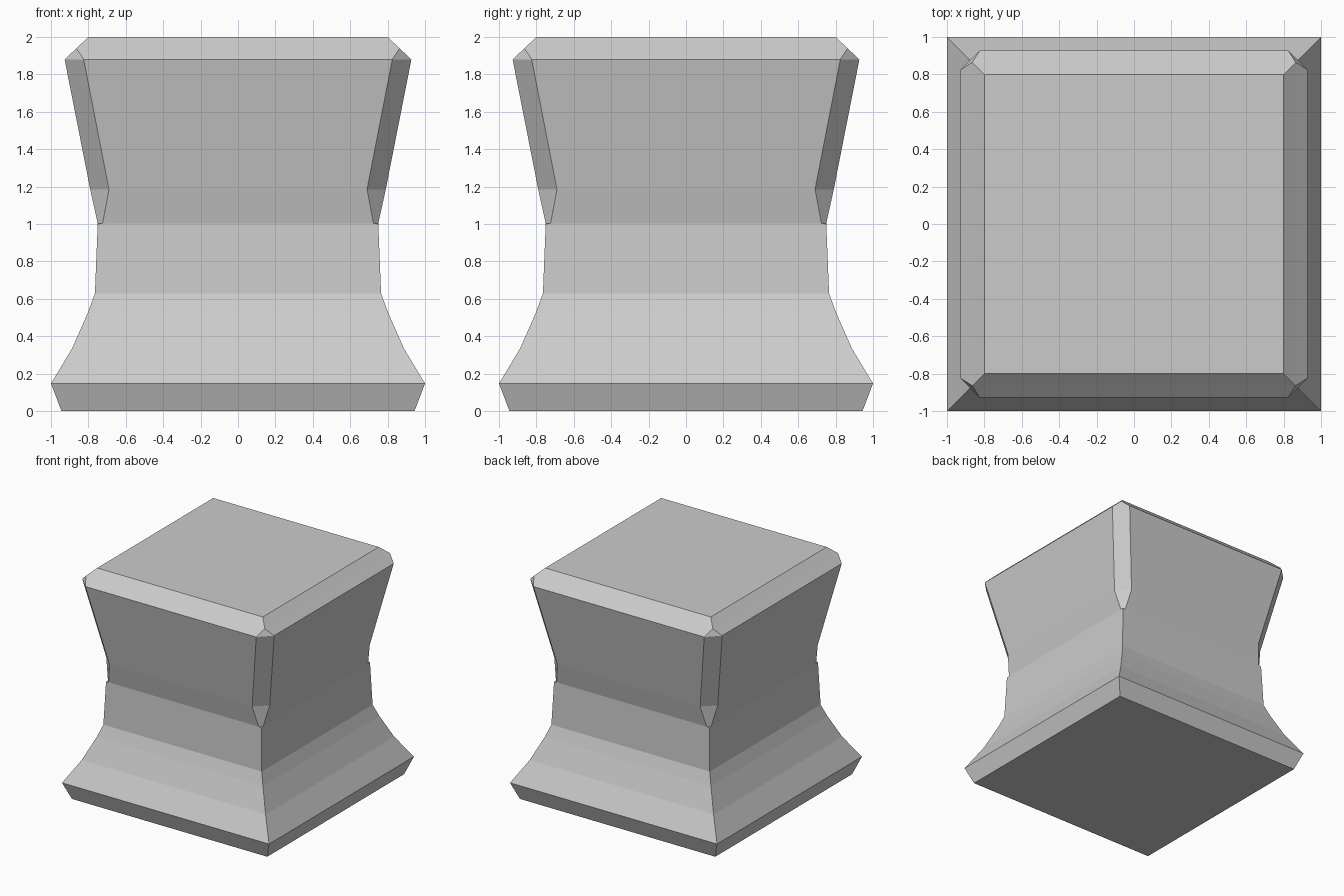
import bpy, bmesh

if "Cube" in bpy.data.objects:
    bpy.data.objects.remove(bpy.data.objects["Cube"])

# Profile rings from the ground up: (height, half width, corner cut)
RINGS = [
    (0.0, 0.944, 0), (0.147, 1.0, 0),                      # plinth
    (0.333, 0.888, 0), (0.525, 0.803, 0), (0.628, 0.765, 0),  # flared foot
    (1.0, 0.75, 0),                                        # neck
    (1.003, 0.75, 0.026), (1.185, 0.79, 0.10),             # start of corner chamfer
    (1.88, 0.927, 0.102),                                  # widest part of the head
    (1.939, 0.864, 0), (2.0, 0.80, 0),                     # bevelled top
]


def ring(bm, z, w, cut):
    """Square outline with cut corners, always eight points."""
    c = w - cut
    pts = [(c, -w), (w, -c), (w, c), (c, w), (-c, w), (-w, c), (-w, -c), (-c, -w)]
    return [bm.verts.new((x, y, z)) for x, y in pts]


bm = bmesh.new()
loops = [ring(bm, *r) for r in RINGS]
for low, high in zip(loops, loops[1:]):
    for i in range(8):
        j = (i + 1) % 8
        bm.faces.new((low[i], low[j], high[j], high[i]))
bm.faces.new(loops[0][::-1])
bm.faces.new(loops[-1])

# Collapse the uncut corners to single points
bmesh.ops.remove_doubles(bm, verts=bm.verts[:], dist=0.0005)
bmesh.ops.recalc_face_normals(bm, faces=bm.faces[:])

mesh = bpy.data.meshes.new("pedestal")
bm.to_mesh(mesh)
bm.free()
bpy.context.collection.objects.link(bpy.data.objects.new("pedestal", mesh))
